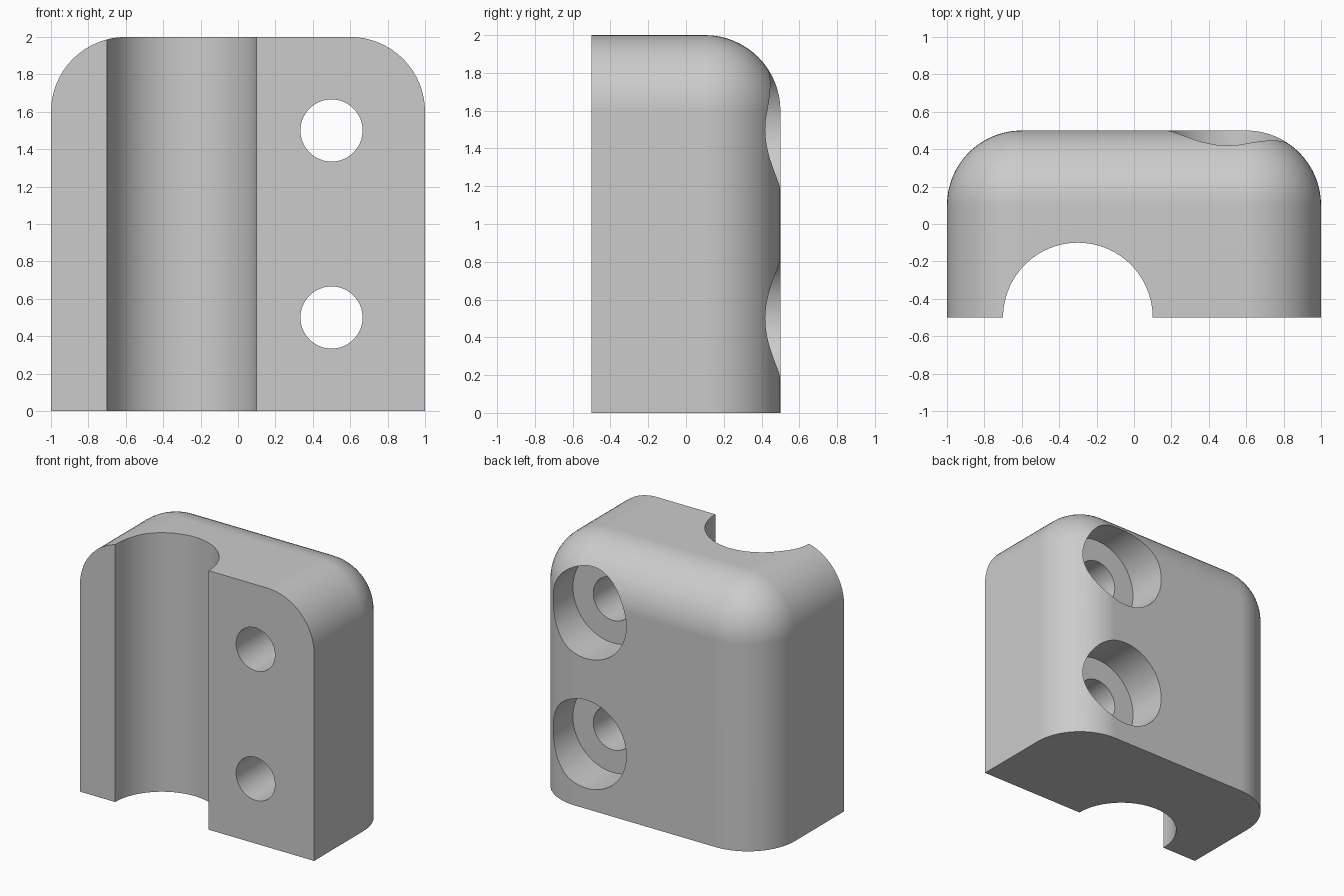
import bpy
import bmesh
from math import radians
from mathutils import Matrix, Vector

default_cube = bpy.data.objects.get("Cube")
if default_cube:
    bpy.data.objects.remove(default_cube, do_unlink=True)

grey = bpy.data.materials.new("neutral_grey")
grey.use_nodes = True
colour = (0.6, 0.6, 0.6, 1)
grey.diffuse_color = colour
grey.node_tree.nodes["Principled BSDF"].inputs["Base Color"].default_value = colour


def add_object(name, bm):
    mesh = bpy.data.meshes.new(name)
    bm.to_mesh(mesh)
    bm.free()
    mesh.materials.append(grey)
    obj = bpy.data.objects.new(name, mesh)
    bpy.context.collection.objects.link(obj)
    return obj


def cylinder(name, radius, length, centre, along_y=False, sides=64):
    bm = bmesh.new()
    turn = Matrix.Rotation(radians(90 if along_y else 0), 4, "X")
    bmesh.ops.create_cone(bm, cap_ends=True, segments=sides, radius1=radius,
                          radius2=radius, depth=length,
                          matrix=Matrix.Translation(centre) @ turn)
    cutter = add_object(name, bm)
    cutter.hide_render = True
    return cutter


# Block, rounded along the back uprights, the top back and the top sides
bm = bmesh.new()
bmesh.ops.create_cube(bm, size=1, matrix=Matrix.Translation((0, 0, 1))
                      @ Matrix.Diagonal((2, 1, 2, 1)))


def is_rounded(edge):
    mid = (edge.verts[0].co + edge.verts[1].co) / 2
    on_side, on_back, on_top = abs(mid.x) > 0.9, mid.y > 0.4, mid.z > 1.9
    return (on_side and on_back and mid.z > 0.1) or (on_top and (on_back or on_side))


bmesh.ops.bevel(bm, geom=[e for e in bm.edges if is_rounded(e)], offset=0.4,
                segments=16, profile=0.5, affect="EDGES", clamp_overlap=False)
block = add_object("clamp_block", bm)

# Half-round channel down the front, and two counterbored bolt holes
cutters = [cylinder("channel_cutter", 0.4, 3, Vector((-0.3, -0.5, 1)), sides=96)]
for z in (0.5, 1.5):
    cutters.append(cylinder("bolt_hole_cutter", 0.166, 2, Vector((0.5, 0, z)), True))
    cutters.append(cylinder("counterbore_cutter", 0.34, 1, Vector((0.5, 0.68, z)), True))

for cutter in cutters:
    cut = block.modifiers.new(cutter.name, "BOOLEAN")
    cut.operation = "DIFFERENCE"
    cut.solver = "EXACT"
    cut.object = cutter

# Bake the cuts, then drop the cutters
depsgraph = bpy.context.evaluated_depsgraph_get()
block_mesh = bpy.data.meshes.new_from_object(block.evaluated_get(depsgraph))
block.modifiers.clear()
block.data = block_mesh
for cutter in cutters:
    bpy.data.objects.remove(cutter, do_unlink=True)

# Smooth curves, crisp edges, flat large faces
for obj in bpy.context.selected_objects:
    obj.select_set(False)
block.select_set(True)
bpy.context.view_layer.objects.active = block
bpy.ops.object.shade_smooth_by_angle(angle=radians(25))
weighted = block.modifiers.new("flat_face_normals", "WEIGHTED_NORMAL")
weighted.keep_sharp = True
